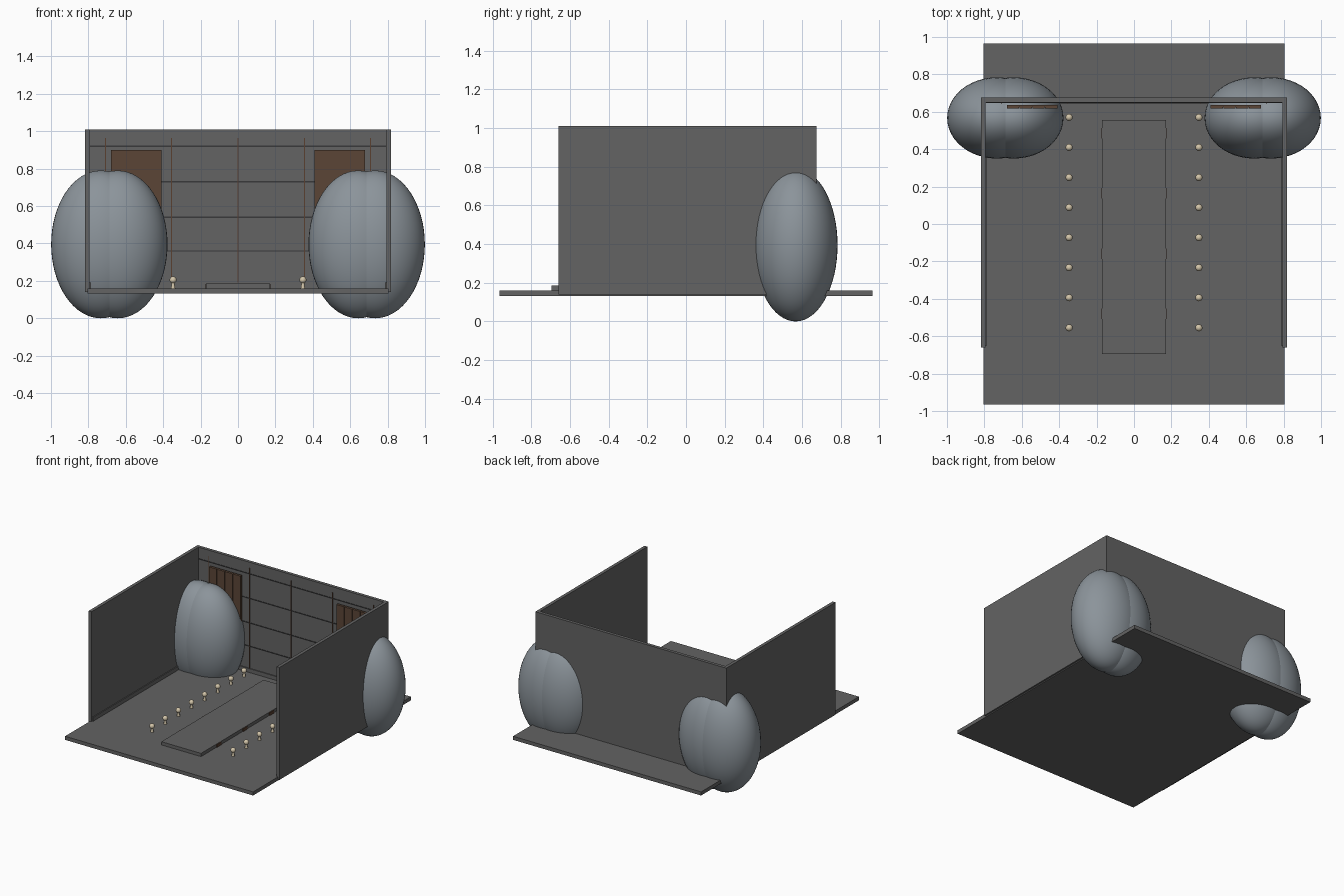
import bpy
import math

if "Cube" in bpy.data.objects:
    bpy.data.objects.remove(bpy.data.objects["Cube"])


def material(name, rgb):
    m = bpy.data.materials.new(name)
    m.diffuse_color = (*rgb, 1)
    m.use_nodes = True
    m.node_tree.nodes["Principled BSDF"].inputs["Base Color"].default_value = m.diffuse_color
    return m


STONE = material("grey stone", (0.125, 0.125, 0.125))
SEAM = material("dark seam", (0.04, 0.04, 0.042))
RUST = material("rust brown", (0.10, 0.05, 0.03))
WOOD = material("brown wood", (0.105, 0.06, 0.037))
SLATE = material("blue grey", (0.26, 0.295, 0.325))
CREAM = material("cream glass", (0.65, 0.56, 0.40))


def box(name, x, y, z, mat):
    """Box given by its (min, max) extents on each axis."""
    bpy.ops.mesh.primitive_cube_add(
        size=1, location=[(a + b) / 2 for a, b in (x, y, z)])
    ob = bpy.context.object
    ob.name = name
    ob.scale = [b - a for a, b in (x, y, z)]
    ob.data.materials.append(mat)
    return ob


def ellipsoid(name, center, radii, mat, segments=48, rings=32):
    bpy.ops.mesh.primitive_uv_sphere_add(
        segments=segments, ring_count=rings, radius=1, location=center)
    ob = bpy.context.object
    ob.name = name
    ob.scale = radii
    ob.data.materials.append(mat)
    bpy.ops.object.shade_smooth()
    return ob


# Floor, central runner and back wall
box("floor", (-0.805, 0.805), (-0.965, 0.965), (0.132, 0.16), STONE)
box("runner", (-0.17, 0.17), (-0.695, 0.557), (0.16, 0.185), STONE)
box("back_wall", (-0.818, 0.818), (0.65, 0.675), (0.14, 1.01), STONE)
box("back_skirting", (-0.79, 0.79), (0.643, 0.65), (0.16, 0.19), STONE)

# Panel joints on the inside of the back wall
for z in (0.36, 0.54, 0.73, 0.92):
    box("wall_course", (-0.79, 0.79), (0.646, 0.651), (z - 0.003, z + 0.003), SEAM)
for x in (-0.708, -0.355, 0, 0.355, 0.708):
    box("wall_joint", (x - 0.002, x + 0.002), (0.645, 0.651), (0.16, 0.965), RUST)

for s in (-1, 1):
    def span(a, b):
        return tuple(sorted((s * a, s * b)))

    # Side walls
    box("side_wall", span(0.793, 0.818), (-0.66, 0.662), (0.14, 1.01), STONE)
    box("side_skirting", span(0.786, 0.793), (-0.65, 0.65), (0.16, 0.19), STONE)

    # Rounded pods, each two overlapping ellipsoids
    for dx in (-0.045, 0.045):
        ellipsoid("pod", (s * (0.688 + dx), 0.567, 0.395),
                  (0.266, 0.217, 0.395), SLATE)

    # Slatted shutters in front of the back wall
    box("shutter_back", span(0.41, 0.68), (0.625, 0.636), (0.36, 0.90), WOOD)
    for i in range(4):
        a = 0.41 + i * 0.0683
        box("shutter_slat", span(a, a + 0.065), (0.617, 0.626), (0.36, 0.90), WOOD)

    # Brown clips along the runner
    for y in (0.485, 0.165, -0.16, -0.48):
        box("runner_clip", span(0.168, 0.175), (y - 0.028, y + 0.028),
            (0.16, 0.183), RUST)

    # Rows of small floor lamps
    for i in range(8):
        y = -0.555 + i * 0.1607
        ellipsoid("lamp_globe", (s * 0.347, y, 0.205), (0.019,) * 3, CREAM, 16, 10)
        bpy.ops.mesh.primitive_cone_add(
            vertices=12, radius1=0.012, radius2=0.007, depth=0.032,
            location=(s * 0.347, y, 0.175))
        foot = bpy.context.object
        foot.name = "lamp_foot"
        foot.data.materials.append(CREAM)
        bpy.ops.object.shade_smooth_by_angle(angle=math.radians(40))
